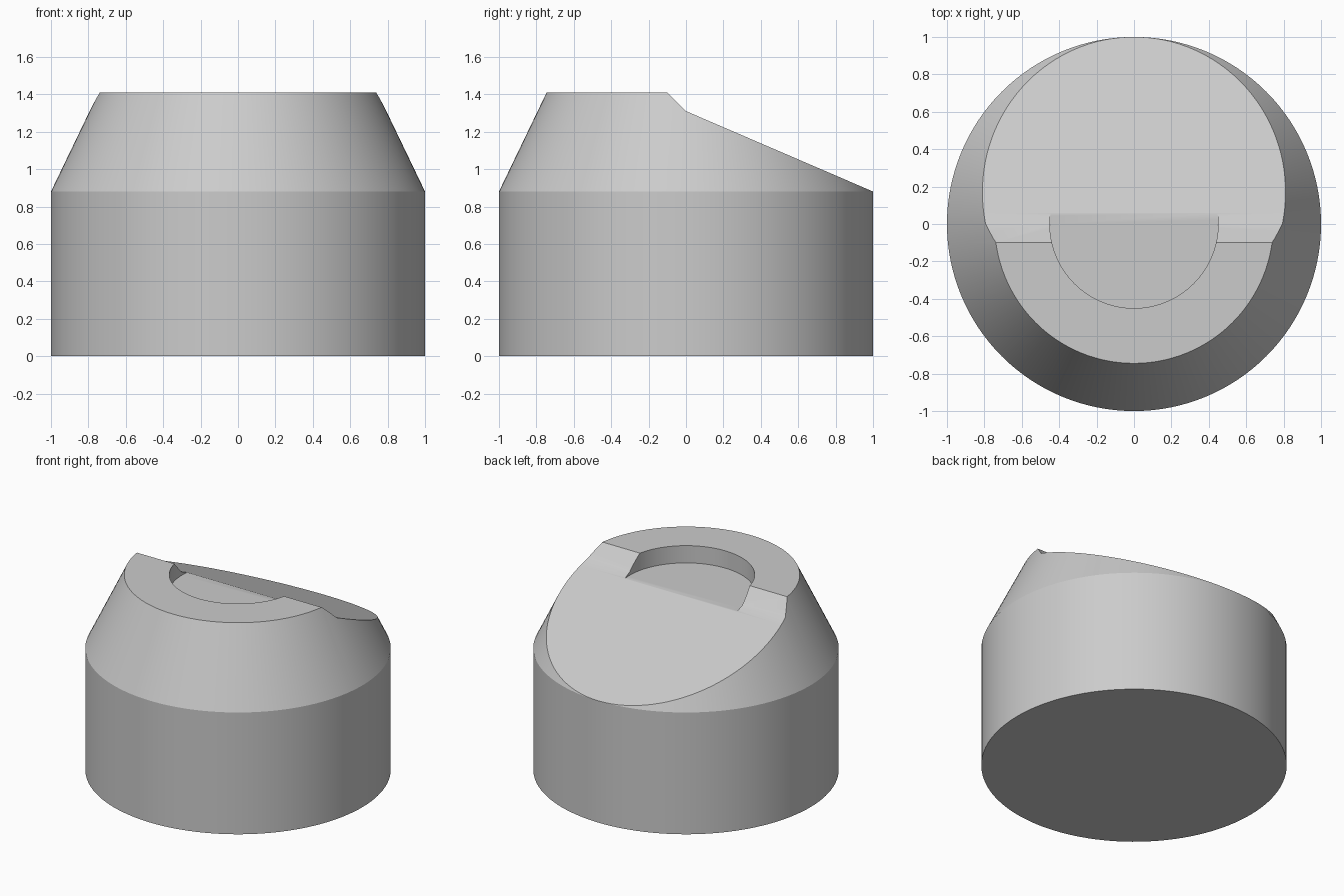
import bpy
import bmesh
from math import radians

cube = bpy.data.objects.get("Cube")
if cube:
    bpy.data.objects.remove(cube, do_unlink=True)

SEGMENTS = 128
FLOOR_Z = 1.285
POCKET_END = 0.06

grey = bpy.data.materials.new("light grey")
grey.use_nodes = True
colour = (0.6, 0.6, 0.6, 1)
grey.diffuse_color = colour
grey.node_tree.nodes["Principled BSDF"].inputs["Base Color"].default_value = colour


def add_object(name, bm):
    bmesh.ops.recalc_face_normals(bm, faces=bm.faces)
    mesh = bpy.data.meshes.new(name)
    bm.to_mesh(mesh)
    bm.free()
    obj = bpy.data.objects.new(name, mesh)
    bpy.context.collection.objects.link(obj)
    mesh.materials.append(grey)
    return obj


def extrude(bm, face, offset):
    geom = bmesh.ops.extrude_face_region(bm, geom=[face])["geom"]
    top = next(g for g in geom if isinstance(g, bmesh.types.BMFace))
    bmesh.ops.translate(bm, verts=top.verts, vec=offset)
    return top


def cut(target, cutter):
    mod = target.modifiers.new("cut", "BOOLEAN")
    mod.operation = "DIFFERENCE"
    mod.solver = "EXACT"
    mod.object = cutter
    bpy.context.view_layer.objects.active = target
    bpy.ops.object.modifier_apply(modifier=mod.name)
    bpy.data.objects.remove(cutter, do_unlink=True)


# Round body: straight wall, then a tapered shoulder
bm = bmesh.new()
bmesh.ops.create_circle(bm, cap_ends=True, segments=SEGMENTS, radius=1)
bm.faces.ensure_lookup_table()
shoulder = extrude(bm, bm.faces[0], (0, 0, 0.88))
top = extrude(bm, shoulder, (0, 0, 0.53))
bmesh.ops.scale(bm, verts=top.verts, vec=(0.745, 0.745, 1))
body = add_object("body", bm)

# Chamfer and long slope across the back
bm = bmesh.new()
profile = [(-0.2, 1.51), (0, 1.31), (1.2, 0.794), (1.2, 1.51)]
side = bm.faces.new([bm.verts.new((-1.2, y, z)) for y, z in profile])
extrude(bm, side, (2.4, 0, 0))
cut(body, add_object("slope_cutter", bm))

# Shallow round pocket in the top, open to the slope
bm = bmesh.new()
bmesh.ops.create_cone(bm, cap_ends=True, segments=SEGMENTS,
                      radius1=0.45, radius2=0.45, depth=1)
bmesh.ops.translate(bm, verts=bm.verts, vec=(0, 0, FLOOR_Z + 0.5))
cut(body, add_object("pocket_cutter", bm))

# Split the broad upper faces so that the soft bends stay narrow
bm = bmesh.new()
bm.from_mesh(body.data)
for y in (POCKET_END, -0.1):
    bm.normal_update()
    parts = set()
    for face in bm.faces:
        if face.normal.z > 0.9:
            parts.update([face], face.edges, face.verts)
    bmesh.ops.bisect_plane(bm, geom=list(parts), dist=0.0005,
                           plane_co=(0, y, 0), plane_no=(0, 1, 0))
bm.to_mesh(body.data)
bm.free()

body.select_set(True)
bpy.context.view_layer.objects.active = body
bpy.ops.object.shade_smooth_by_angle(angle=radians(30))
